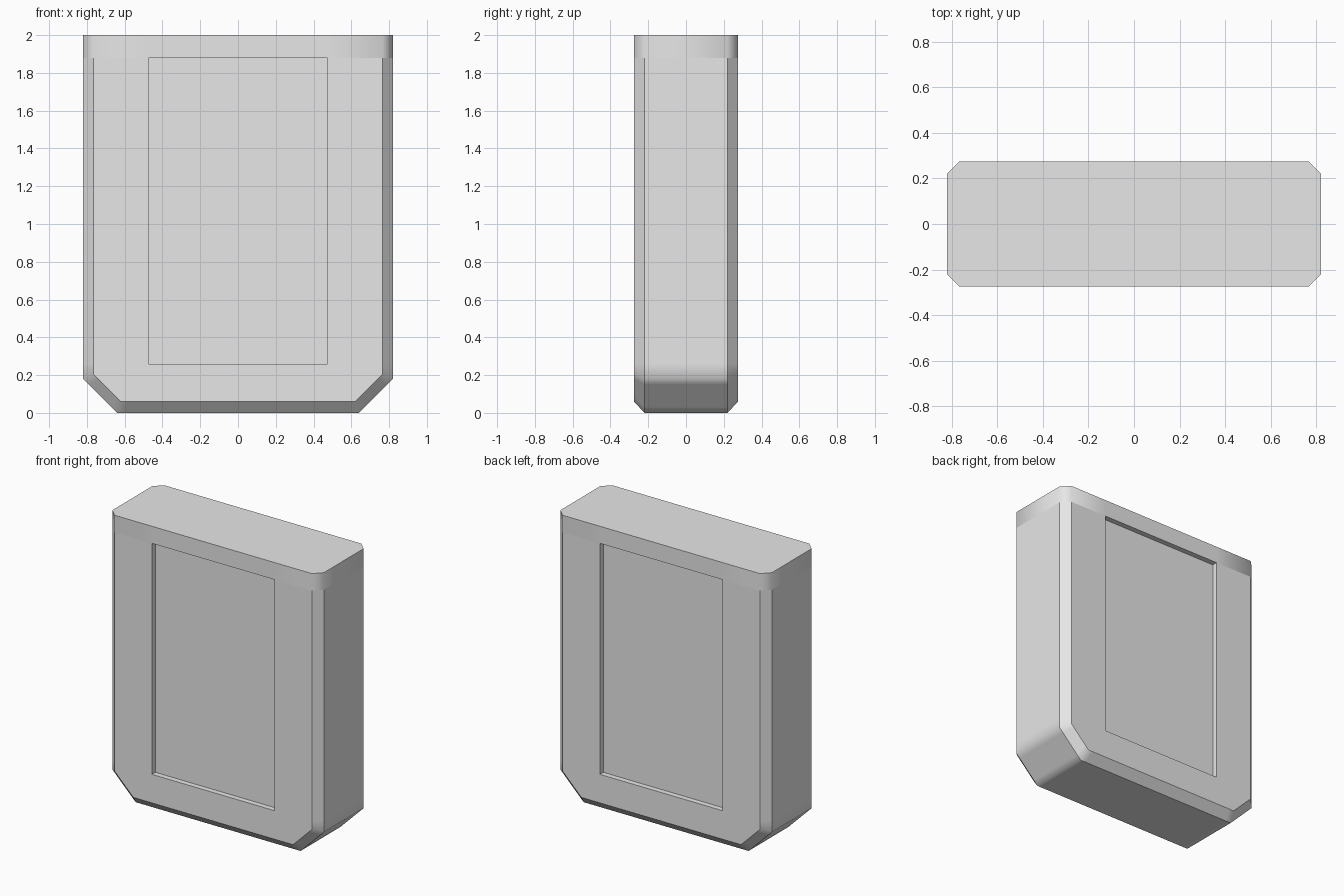
import bpy, bmesh, math

cube = bpy.data.objects.get("Cube")
if cube:
    bpy.data.objects.remove(cube, do_unlink=True)

grey = bpy.data.materials.new("light_grey")
grey.use_nodes = True
grey.diffuse_color = (0.8, 0.8, 0.8, 1)
grey.node_tree.nodes["Principled BSDF"].inputs["Base Color"].default_value = (0.8, 0.8, 0.8, 1)

# Half outlines (x, z) from the top down to the base: full width, and inset by the chamfer
OUTER = [(.82, 2), (.82, 1.88), (.82, .26), (.82, .18), (.79, .15), (.67, .03), (.64, 0), (.60, 0)]
INNER = [(.765, 2), (.765, 1.88), (.765, .26), (.765, .205), (.74, .18), (.645, .085), (.62, .06), (.58, .06)]
Y_RIM, Y_FACE, Y_FLOOR = .22, .275, .237       # body edge, panel face, recess floor
RX, RZ0, RZ1, TOP = .475, .26, 1.88, 2.0       # recess limits and body top

bm = bmesh.new()


def face(points):
    bm.faces.new([bm.verts.new(p) for p in points])


def full(half, y):
    """Mirror a half outline into a whole one at depth y."""
    return [(x, y, z) for x, z in half] + [(-x, y, z) for x, z in reversed(half)]


# Chamfered side walls, lofted through four outlines
rings = [full(INNER, -Y_FACE), full(OUTER, -Y_RIM), full(OUTER, Y_RIM), full(INNER, Y_FACE)]
for a, b in zip(rings, rings[1:]):
    for i in range(len(a) - 1):
        face([a[i], a[i + 1], b[i + 1], b[i]])

# Flat top
ends = [(INNER[0][0], Y_FACE), (RX, Y_FACE), (-RX, Y_FACE), (-INNER[0][0], Y_FACE), (-.82, Y_RIM), (-.82, -Y_RIM)]
ends += [(-x, -y) for x, y in ends[:4]] and [(-INNER[0][0], -Y_FACE), (-RX, -Y_FACE), (RX, -Y_FACE), (INNER[0][0], -Y_FACE)]
ends += [(.82, -Y_RIM), (.82, Y_RIM)]
face([(x, y, TOP) for x, y in ends])

# Front and back panels, each with a shallow rectangular recess
for s in (-1, 1):
    y, yf = s * Y_FACE, s * Y_FLOOR
    for m in (-1, 1):
        face([(m * x, y, z) for x, z in [(RX, RZ1)] + INNER[1:] + [(RX, RZ0)]])
        face([(m * x, y, z) for x, z in [(RX, RZ1), (RX, TOP), INNER[0], INNER[1]]])
    face([(-RX, y, RZ1), (RX, y, RZ1), (RX, y, TOP), (-RX, y, TOP)])
    low_x, low_z = INNER[-1]
    face([(-RX, y, RZ0), (RX, y, RZ0), (low_x, y, low_z), (-low_x, y, low_z)])
    rect = [(-RX, RZ0), (RX, RZ0), (RX, RZ1), (-RX, RZ1)]
    face([(x, yf, z) for x, z in rect])
    for i in range(4):
        (xa, za), (xb, zb) = rect[i], rect[(i + 1) % 4]
        face([(xa, y, za), (xb, y, zb), (xb, yf, zb), (xa, yf, za)])

bmesh.ops.remove_doubles(bm, verts=bm.verts, dist=1e-4)
bmesh.ops.recalc_face_normals(bm, faces=bm.faces)

# Smooth shading: crisp chamfer lines, soft lower corners and soft top band
for f in bm.faces:
    f.smooth = True
for e in bm.edges:
    a, b = (v.co for v in e.verts)
    angle = math.degrees(e.calc_face_angle(0))
    along_rim = abs(a.y - b.y) < 1e-4 and max(a.z, b.z) < 1.9
    band = abs(a.z - 1.88) < 1e-4 and abs(b.z - 1.88) < 1e-4
    if angle > 60 or band or (along_rim and angle > 30):
        e.smooth = False

mesh = bpy.data.meshes.new("body")
bm.to_mesh(mesh)
bm.free()
mesh.materials.append(grey)
body = bpy.data.objects.new("body", mesh)
bpy.context.collection.objects.link(body)
